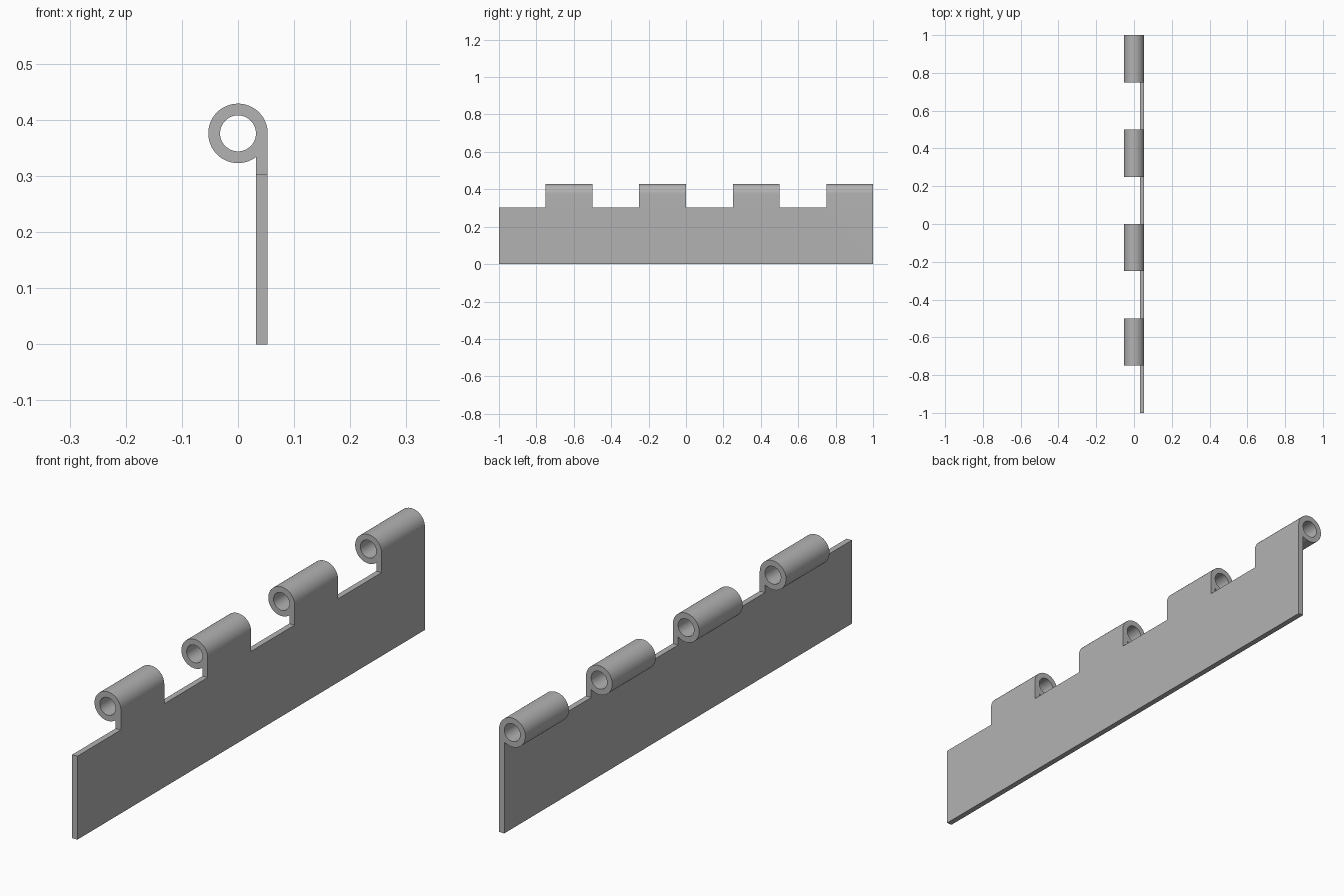
import bpy, bmesh, math
from mathutils import Vector, Matrix

cube = bpy.data.objects.get("Cube")
if cube:
    bpy.data.objects.remove(cube, do_unlink=True)

R_OUT, R_IN = 0.053, 0.032      # barrel radii; the plate fills the gap between them
AXIS_Z, NOTCH_Z = 0.376, 0.304  # barrel axis height, notch floor height
SEGS = 64

steel = bpy.data.materials.new("plain grey")
steel.use_nodes = True
grey = (0.45, 0.45, 0.45, 1)
steel.diffuse_color = grey
steel.node_tree.nodes["Principled BSDF"].inputs["Base Color"].default_value = grey


def make_object(name, bm):
    bmesh.ops.recalc_face_normals(bm, faces=bm.faces)
    mesh = bpy.data.meshes.new(name)
    bm.to_mesh(mesh)
    bm.free()
    obj = bpy.data.objects.new(name, mesh)
    bpy.context.collection.objects.link(obj)
    mesh.materials.append(steel)
    return obj


def arc(radius, start, end, steps):
    return [(radius * math.cos(start + (end - start) * i / steps),
             AXIS_Z + radius * math.sin(start + (end - start) * i / steps))
            for i in range(steps + 1)]


# Cross-section: straight plate curling over into a barrel, with a pin hole
join = 2 * math.pi - math.acos(R_IN / R_OUT)
outline = [(R_IN, 0), (R_OUT, 0)] + arc(R_OUT, 0, join, SEGS)
pin_hole = arc(R_IN, 0, 2 * math.pi, SEGS)[:-1]

bm = bmesh.new()
for loop in (outline, pin_hole):
    verts = [bm.verts.new((x, -1, z)) for x, z in loop]
    for a, b in zip(verts, verts[1:] + verts[:1]):
        bm.edges.new((a, b))
bmesh.ops.triangle_fill(bm, edges=bm.edges[:], use_beauty=True)
result = bmesh.ops.extrude_face_region(bm, geom=bm.faces[:])
moved = [g for g in result["geom"] if isinstance(g, bmesh.types.BMVert)]
bmesh.ops.translate(bm, verts=moved, vec=Vector((0, 2, 0)))
leaf = make_object("hinge_leaf", bm)

# Four notches leave four evenly spaced knuckles
bm = bmesh.new()
for y0, y1 in ((-1.1, -0.75), (-0.5, -0.25), (0, 0.25), (0.5, 0.75)):
    place = (Matrix.Translation((0, (y0 + y1) / 2, NOTCH_Z + 0.1))
             @ Matrix.Diagonal((0.3, y1 - y0, 0.2, 1)))
    bmesh.ops.create_cube(bm, size=1, matrix=place)
cutter = make_object("notch_cutter", bm)
cutter.hide_render = True

cut = leaf.modifiers.new("notches", "BOOLEAN")
cut.operation, cut.solver, cut.object = "DIFFERENCE", "EXACT", cutter
bpy.ops.object.select_all(action="DESELECT")
leaf.select_set(True)
bpy.context.view_layer.objects.active = leaf
bpy.ops.object.modifier_apply(modifier=cut.name)
bpy.data.objects.remove(cutter, do_unlink=True)

# Smooth barrels, crisp plate edges
bpy.ops.object.shade_smooth_by_angle(angle=math.radians(30))
